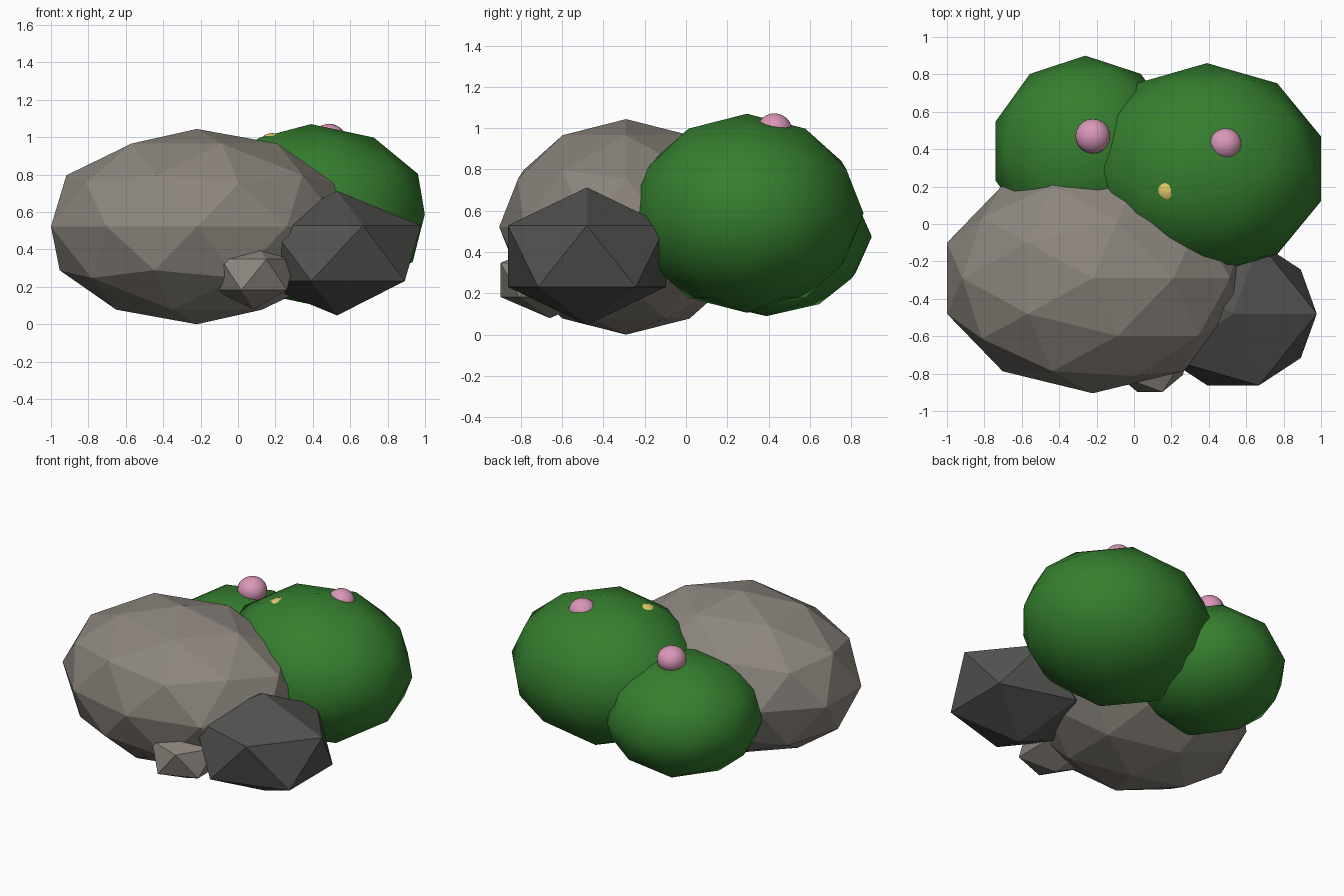
import bpy

if "Cube" in bpy.data.objects:
    bpy.data.objects.remove(bpy.data.objects["Cube"])


def material(name, rgb):
    m = bpy.data.materials.new(name)
    m.diffuse_color = (*rgb, 1.0)
    m.use_nodes = True
    m.node_tree.nodes["Principled BSDF"].inputs["Base Color"].default_value = m.diffuse_color
    return m


STONE = material("warm grey stone", (0.26, 0.235, 0.205))
SLATE = material("dark grey stone", (0.085, 0.085, 0.08))
LEAF = material("leaf green", (0.036, 0.21, 0.028))
PINK = material("petal pink", (0.70, 0.31, 0.48))
YELLOW = material("petal yellow", (0.74, 0.58, 0.14))


def blob(name, centre, radii, detail, mat, smooth=False):
    """Icosphere stretched to the given radii."""
    bpy.ops.mesh.primitive_ico_sphere_add(subdivisions=detail, radius=1.0, location=centre)
    ob = bpy.context.object
    ob.name = name
    ob.scale = radii
    bpy.ops.object.transform_apply(location=False, rotation=False, scale=True)
    ob.data.materials.append(mat)
    if smooth:
        bpy.ops.object.shade_smooth()
    return ob


# Faceted rocks
blob("large_rock", (-0.22, -0.29, 0.522), (0.82, 0.615, 0.522), 2, STONE)
blob("dark_rock", (0.53, -0.48, 0.38), (0.50, 0.45, 0.333), 1, SLATE)
blob("small_rock", (0.085, -0.66, 0.265), (0.243, 0.28, 0.185), 1, STONE)

# Rounded bushes
blob("large_bush", (0.39, 0.295, 0.588), (0.64, 0.565, 0.482), 2, LEAF, True)
blob("small_bush", (-0.26, 0.39, 0.475), (0.505, 0.51, 0.385), 2, LEAF, True)

# Blossoms sunk into the bush tops
blob("pink_blossom_left", (-0.22, 0.47, 0.865), (0.093, 0.093, 0.085), 3, PINK, True)
blob("pink_blossom_right", (0.487, 0.428, 0.99), (0.089, 0.086, 0.082), 3, PINK, True)
blob("yellow_blossom", (0.18, 0.18, 0.95), (0.072, 0.08, 0.072), 3, YELLOW, True)
